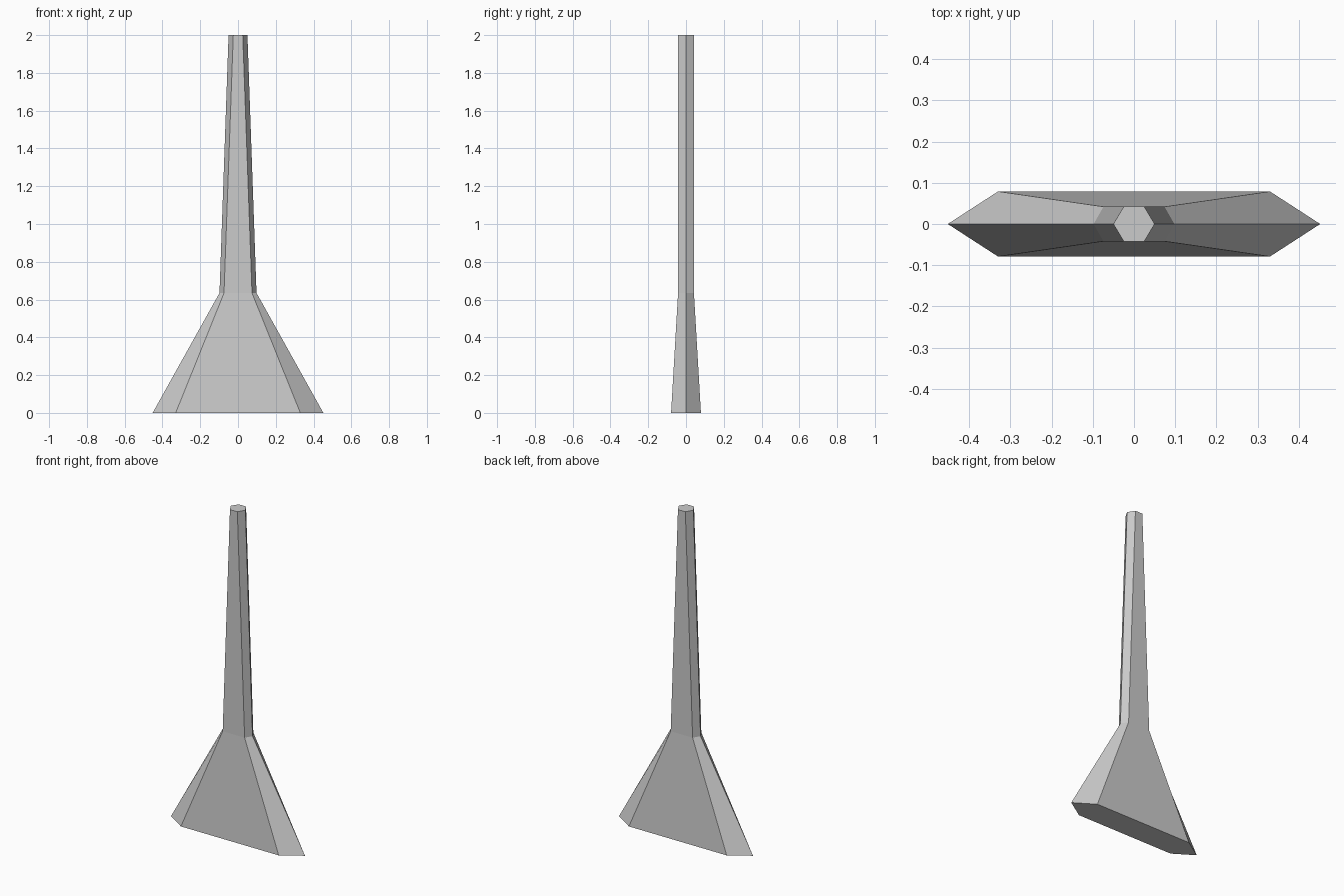
import bpy, bmesh

if "Cube" in bpy.data.objects:
    bpy.data.objects.remove(bpy.data.objects["Cube"])

# Hexagonal sections: height, half width at tip, half width of flat, half depth
SECTIONS = [
    (0.0, 0.452, 0.33, 0.079),
    (0.635, 0.098, 0.074, 0.042),
    (2.0, 0.05, 0.025, 0.042),
]


def hexagon(bm, z, tip, flat, depth):
    pts = [(tip, 0), (flat, depth), (-flat, depth),
           (-tip, 0), (-flat, -depth), (flat, -depth)]
    return [bm.verts.new((x, y, z)) for x, y in pts]


# Flared foot and tapering shaft as one closed loft
bm = bmesh.new()
rings = [hexagon(bm, *s) for s in SECTIONS]
for low, high in zip(rings, rings[1:]):
    for i in range(6):
        j = (i + 1) % 6
        bm.faces.new((low[i], low[j], high[j], high[i]))

# End caps
bm.faces.new(rings[0][::-1])
bm.faces.new(rings[-1])
bmesh.ops.recalc_face_normals(bm, faces=bm.faces)

mesh = bpy.data.meshes.new("flared_post")
bm.to_mesh(mesh)
bm.free()
bpy.context.collection.objects.link(bpy.data.objects.new("flared_post", mesh))
